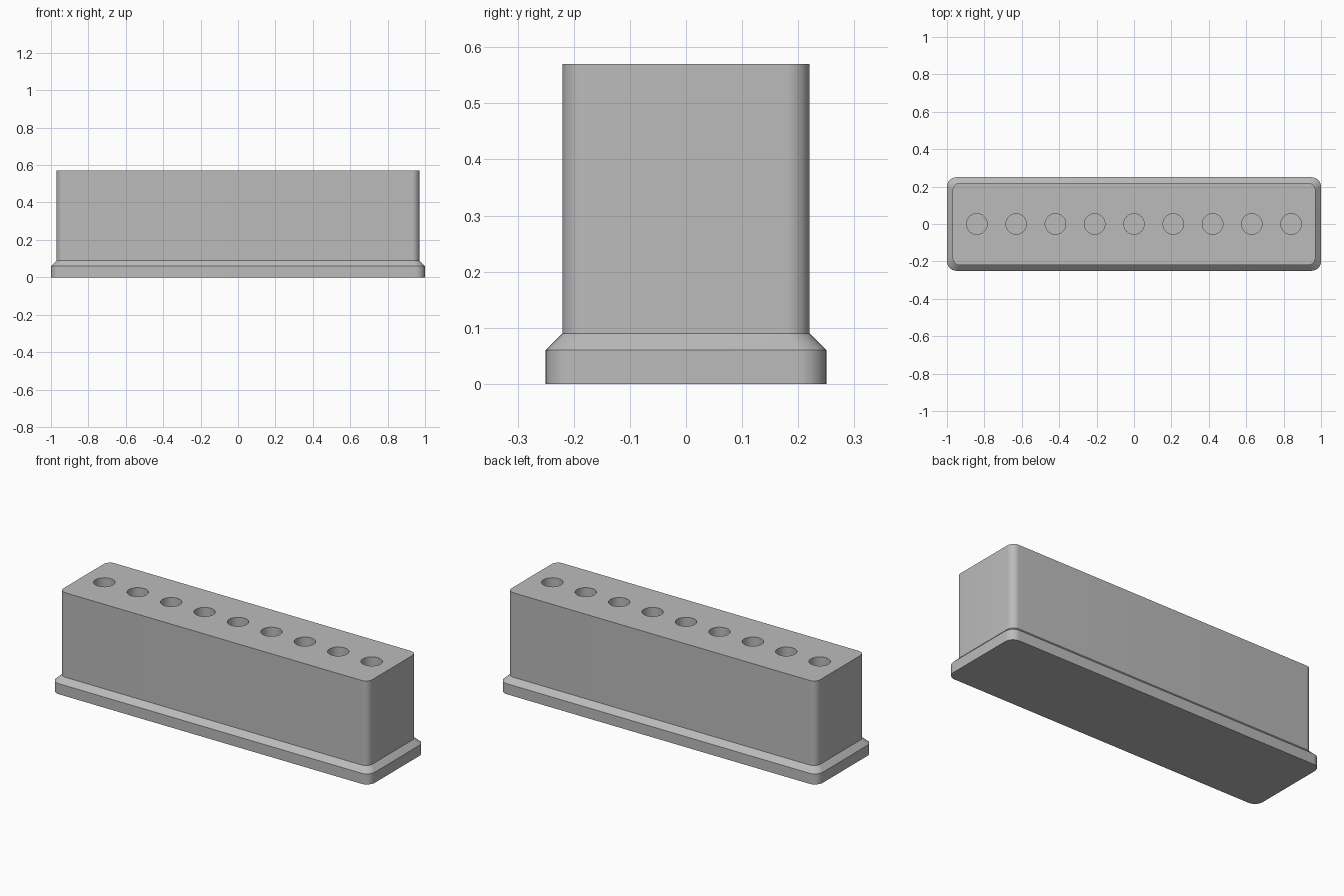
import bpy, bmesh
from math import cos, sin, pi
from mathutils import Matrix

cube = bpy.data.objects.get("Cube")
if cube:
    bpy.data.objects.remove(cube, do_unlink=True)

HOLE_COUNT, HOLE_PITCH, HOLE_RADIUS, HOLE_FLOOR = 9, 0.21, 0.055, 0.12
TOP = 0.57

grey = bpy.data.materials.new("plain grey")
grey.use_nodes = True
colour = (0.5, 0.5, 0.5, 1)
grey.diffuse_color = colour
grey.node_tree.nodes["Principled BSDF"].inputs["Base Color"].default_value = colour


def rounded_ring(bm, half_x, half_y, radius, z, steps=10):
    """Loop of vertices around a rounded rectangle."""
    ring = []
    for corner, (sx, sy) in enumerate([(1, 1), (-1, 1), (-1, -1), (1, -1)]):
        for i in range(steps + 1):
            a = (corner + i / steps) * pi / 2
            ring.append(bm.verts.new((sx * (half_x - radius) + radius * cos(a),
                                      sy * (half_y - radius) + radius * sin(a), z)))
    return ring


def make_object(name, bm):
    bmesh.ops.recalc_face_normals(bm, faces=bm.faces)
    mesh = bpy.data.meshes.new(name)
    bm.to_mesh(mesh)
    bm.free()
    mesh.materials.append(grey)
    obj = bpy.data.objects.new(name, mesh)
    bpy.context.collection.objects.link(obj)
    return obj


# Block: flared foot, sloped shoulder and tall body
bm = bmesh.new()
sections = [(1.0, 0.25, 0.05, 0), (1.0, 0.25, 0.05, 0.06),
            (0.97, 0.22, 0.04, 0.09), (0.97, 0.22, 0.04, TOP)]
rings = [rounded_ring(bm, *s) for s in sections]
for low, high in zip(rings, rings[1:]):
    for i in range(len(low)):
        j = (i + 1) % len(low)
        bm.faces.new((low[i], low[j], high[j], high[i]))
bm.faces.new(rings[0])
bm.faces.new(rings[-1])
holder = make_object("holder_block", bm)

# Row of round sockets, cut from the top
bm = bmesh.new()
depth = TOP + 0.1 - HOLE_FLOOR
for i in range(HOLE_COUNT):
    x = (i - (HOLE_COUNT - 1) / 2) * HOLE_PITCH
    bmesh.ops.create_cone(bm, cap_ends=True, segments=48, radius1=HOLE_RADIUS,
                          radius2=HOLE_RADIUS, depth=depth,
                          matrix=Matrix.Translation((x, 0, HOLE_FLOOR + depth / 2)))
cutter = make_object("socket_cutter", bm)
cutter.hide_render = True

cut = holder.modifiers.new("sockets", "BOOLEAN")
cut.operation = "DIFFERENCE"
cut.solver = "EXACT"
cut.object = cutter

bpy.ops.object.select_all(action="DESELECT")
holder.select_set(True)
bpy.context.view_layer.objects.active = holder
bpy.ops.object.modifier_apply(modifier=cut.name)
bpy.data.objects.remove(cutter, do_unlink=True)
bpy.ops.object.shade_smooth_by_angle(angle=pi / 6)
